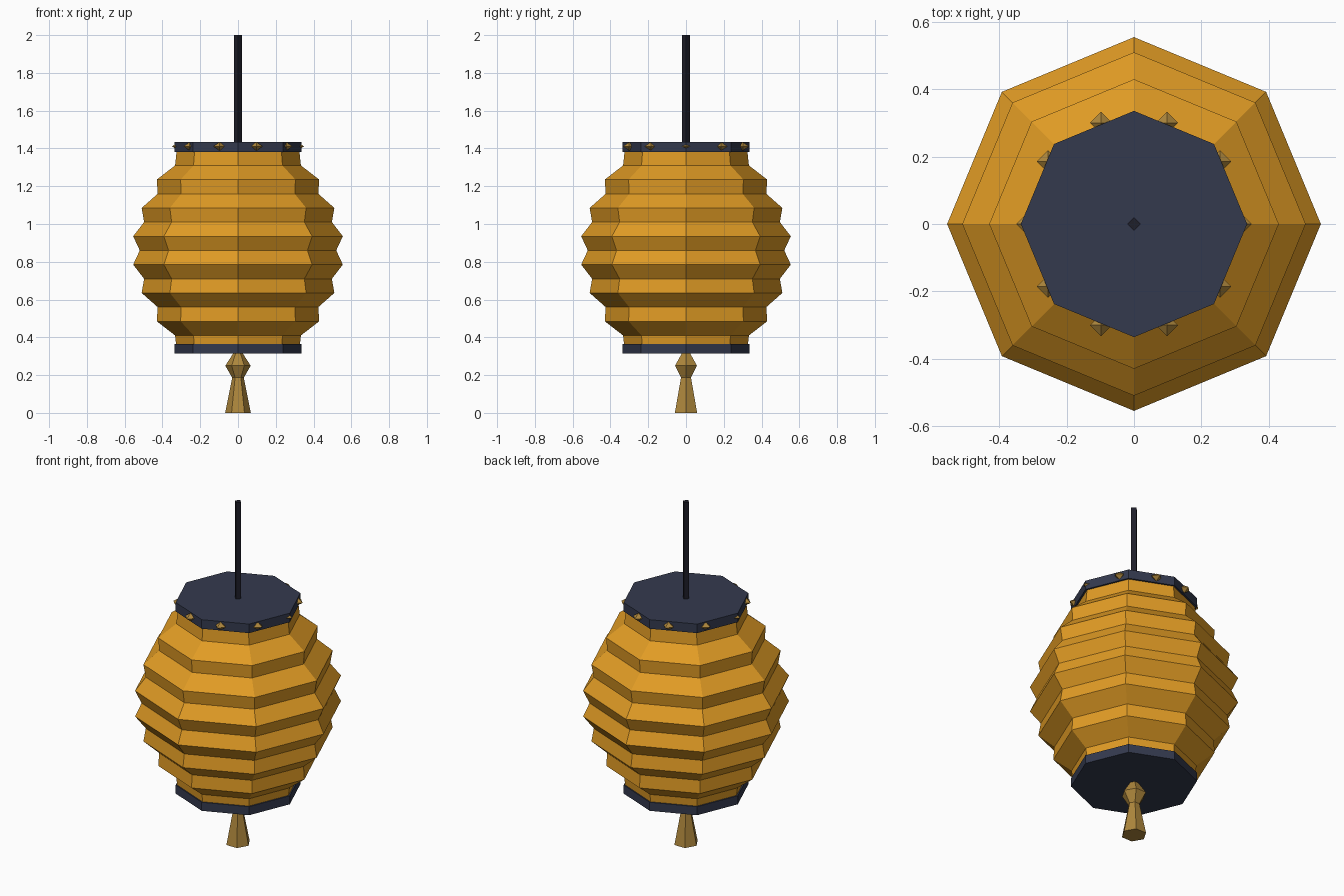
import bpy, bmesh, math

cube = bpy.data.objects.get("Cube")
if cube:
    bpy.data.objects.remove(cube, do_unlink=True)


def material(name, rgb):
    m = bpy.data.materials.new(name)
    m.use_nodes = True
    color = (*rgb, 1)
    m.diffuse_color = color
    m.node_tree.nodes["Principled BSDF"].inputs["Base Color"].default_value = color
    return m


paper = material("amber paper", (0.75, 0.33, 0.018))
slate = material("slate blue", (0.034, 0.042, 0.076))
cord = material("dark cord", (0.013, 0.013, 0.022))
brass = material("dull gold", (0.42, 0.24, 0.045))


def lathe(name, profile, sides, mat, centre=(0, 0)):
    """Stack flat-sided rings given as (radius, height) and close both ends."""
    bm = bmesh.new()
    rings = []
    for r, z in profile:
        angles = [math.tau * i / sides for i in range(sides)]
        rings.append([bm.verts.new((r * math.cos(a), r * math.sin(a), z)) for a in angles])
    for low, high in zip(rings, rings[1:]):
        for i in range(sides):
            j = (i + 1) % sides
            bm.faces.new((low[i], low[j], high[j], high[i]))
    bm.faces.new(rings[0][::-1])
    bm.faces.new(rings[-1])
    bmesh.ops.remove_doubles(bm, verts=bm.verts, dist=0.0001)
    mesh = bpy.data.meshes.new(name)
    bm.to_mesh(mesh)
    bm.free()
    mesh.materials.append(mat)
    obj = bpy.data.objects.new(name, mesh)
    obj.location = (*centre, 0)
    bpy.context.collection.objects.link(obj)
    return obj


# Pleated paper body, symmetric about its middle ring
half = [0.325, 0.333, 0.43, 0.425, 0.51, 0.497, 0.555]
radii = half + [0.52] + half[::-1]
lathe("paper_body", [(r, 0.335 + 0.075 * i) for i, r in enumerate(radii)], 8, paper)

# End caps
lathe("bottom_cap", [(0.336, 0.315), (0.336, 0.365)], 8, slate)
lathe("top_cap", [(0.336, 1.382), (0.336, 1.435)], 8, slate)

# Hanging cord
lathe("hanging_cord", [(0.02, 1.43), (0.02, 2.0)], 4, cord)

# Bead and tassel
lathe("tassel_bead", [(0.03, 0.185), (0.067, 0.25), (0.022, 0.32)], 6, brass)
lathe("tassel", [(0.068, 0.0), (0.03, 0.19)], 6, brass)

# Ring of small studs around the top cap
for i in range(10):
    a = math.tau * i / 10
    lathe(f"cap_stud_{i + 1}", [(0.001, 1.389), (0.033, 1.411), (0.001, 1.433)], 4, brass,
          (0.316 * math.cos(a), 0.316 * math.sin(a)))
